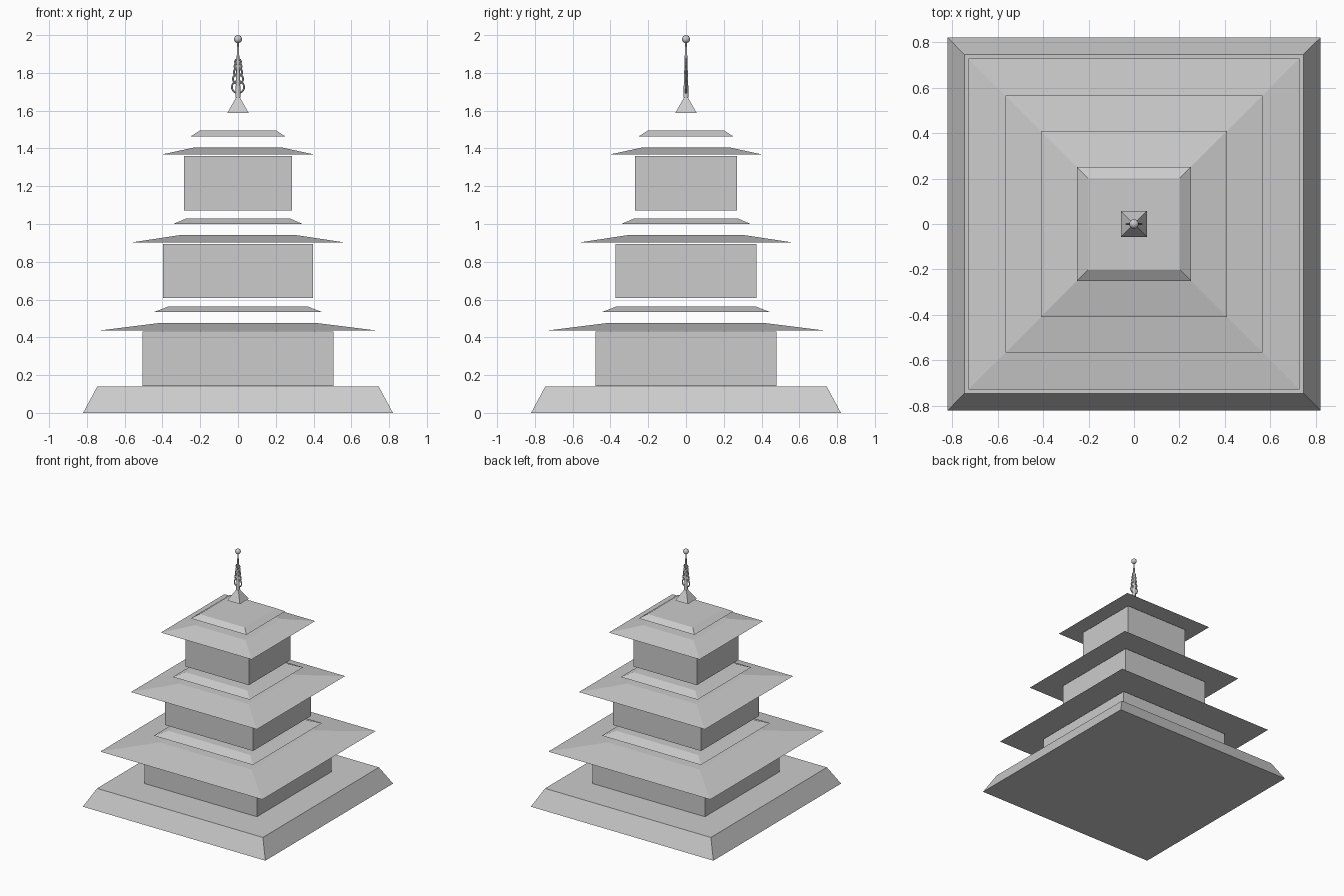
import bpy, bmesh, math

cube = bpy.data.objects.get("Cube")
if cube:
    bpy.data.objects.remove(cube, do_unlink=True)

GREY = (0.6, 0.6, 0.6, 1.0)
stone = bpy.data.materials.new("plain_grey")
stone.use_nodes = True
stone.diffuse_color = GREY
stone.node_tree.nodes["Principled BSDF"].inputs["Base Color"].default_value = GREY


def finish(obj, name, smooth=False):
    obj.name = name
    obj.data.materials.append(stone)
    if smooth:
        bpy.ops.object.shade_smooth_by_angle()
    return obj


def slab(name, bottom, top, z0, z1):
    """Closed block whose bottom and top are (half x, half y) rectangles."""
    bm = bmesh.new()
    rings = []
    for (hx, hy), z in ((bottom, z0), (top, z1)):
        rings.append([bm.verts.new((sx * hx, sy * hy, z))
                      for sx, sy in ((-1, -1), (1, -1), (1, 1), (-1, 1))])
    low, high = rings
    bm.faces.new(low[::-1])
    bm.faces.new(high)
    for i in range(4):
        j = (i + 1) % 4
        bm.faces.new((low[i], low[j], high[j], high[i]))
    mesh = bpy.data.meshes.new(name)
    bm.to_mesh(mesh)
    bm.free()
    obj = bpy.data.objects.new(name, mesh)
    bpy.context.collection.objects.link(obj)
    return finish(obj, name)


def square_slab(name, low, high, z0, z1):
    return slab(name, (low, low), (high, high), z0, z1)


# Sloping plinth
square_slab("plinth", 0.82, 0.745, 0, 0.14)

# Three storeys: wall half sizes, roof and cap half sizes, wall base height
storeys = (
    ("lower", (0.505, 0.478), (0.728, 0.415), (0.445, 0.367), 0.142),
    ("middle", (0.396, 0.373), (0.566, 0.31), (0.345, 0.275), 0.607),
    ("upper", (0.285, 0.269), (0.408, 0.227), (0.25, 0.203), 1.072),
)
for level, wall, roof, cap, z in storeys:
    slab(level + "_walls", wall, wall, z, z + 0.288)
    square_slab(level + "_roof", *roof, z + 0.295, z + 0.334)
    square_slab(level + "_roof_cap", *cap, z + 0.392, z + 0.422)

# Finial: foot, tapered mast, ball
square_slab("finial_foot", 0.057, 0.006, 1.588, 1.677)
bpy.ops.mesh.primitive_cone_add(vertices=16, radius1=0.014, radius2=0.004,
                                depth=0.3, location=(0, 0, 1.82))
finish(bpy.context.object, "finial_mast", True)
bpy.ops.mesh.primitive_uv_sphere_add(segments=24, ring_count=12, radius=0.021,
                                     location=(0, 0, 1.979))
finish(bpy.context.object, "finial_ball", True)

# Upright rings that shrink towards the top
z, radius = 1.725, 0.032
for i in range(5):
    bpy.ops.mesh.primitive_torus_add(
        major_segments=32, minor_segments=8, major_radius=radius,
        minor_radius=0.005, location=(0, 0, z), rotation=(math.pi / 2, 0, 0))
    finish(bpy.context.object, f"finial_ring_{i + 1}", True)
    z += 1.35 * radius
    radius *= 0.83
